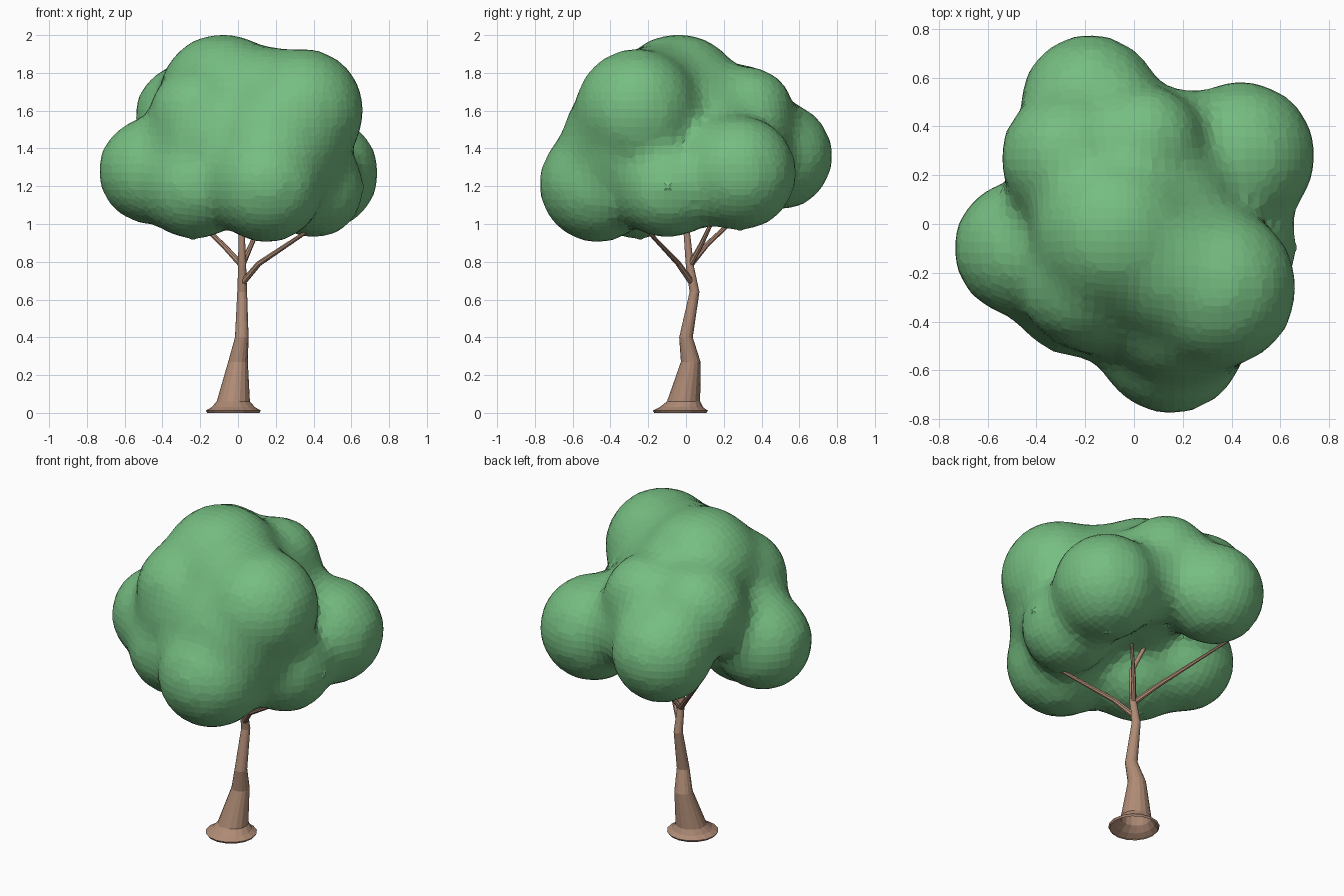
import bpy, bmesh, math
from mathutils import Vector, Matrix

if "Cube" in bpy.data.objects:
    bpy.data.objects.remove(bpy.data.objects["Cube"])


def material(name, rgb):
    mat = bpy.data.materials.new(name)
    mat.use_nodes = True
    color = (*rgb, 1)
    mat.diffuse_color = color
    mat.node_tree.nodes["Principled BSDF"].inputs["Base Color"].default_value = color
    return mat


def make_object(name, bm, mat):
    mesh = bpy.data.meshes.new(name)
    bm.to_mesh(mesh)
    bm.free()
    mesh.materials.append(mat)
    obj = bpy.data.objects.new(name, mesh)
    bpy.context.collection.objects.link(obj)
    return obj


def tube(name, rings, mat, sides, level=False):
    """Loft circles along a path of (x, y, z, radius)."""
    bm = bmesh.new()
    points = [Vector(r[:3]) for r in rings]
    loops = []
    for i, ring in enumerate(rings):
        axis = points[min(i + 1, len(points) - 1)] - points[max(i - 1, 0)]
        turn = Matrix.Identity(3) if level else Vector((0, 0, 1)).rotation_difference(axis).to_matrix()
        angles = [math.tau * k / sides for k in range(sides)]
        loops.append([bm.verts.new(points[i] + turn @ Vector((math.cos(a), math.sin(a), 0)) * ring[3])
                      for a in angles])
    for low, high in zip(loops, loops[1:]):
        for k in range(sides):
            n = (k + 1) % sides
            bm.faces.new((low[k], low[n], high[n], high[k]))
    bm.faces.new(loops[-1])
    return make_object(name, bm, mat)


bark = material("bark brown", (0.43, 0.26, 0.18))
leaf = material("leaf green", (0.18, 0.51, 0.22))

# Trunk with a flared, open foot
tube("trunk", [
    (-0.025, -0.03, 0.0, 0.138), (-0.025, -0.03, 0.012, 0.146),
    (-0.025, -0.025, 0.03, 0.115), (-0.025, -0.013, 0.06, 0.088),
    (0.0, 0.025, 0.27, 0.052), (0.02, 0.0, 0.4, 0.036),
    (0.022, 0.045, 0.64, 0.026), (0.022, 0.02, 0.78, 0.021),
    (0.018, 0.0, 1.0, 0.016), (-0.14, 0.05, 1.36, 0.008)], bark, 16, level=True)

# Branches reaching into the crown
branches = {
    "left_branch": [(0.025, 0.03, 0.69, 0.017), (0.11, -0.04, 0.79, 0.015), (0.38, -0.21, 0.97, 0.01)],
    "right_branch": [(0.022, 0.02, 0.78, 0.017), (-0.08, 0.11, 0.89, 0.014), (-0.38, 0.42, 1.18, 0.007)],
    "back_branch": [(0.022, 0.02, 0.78, 0.016), (0.07, 0.08, 0.89, 0.013), (0.15, 0.16, 1.06, 0.009)],
}
for name, path in branches.items():
    tube(name, path, bark, 8)

# Crown: overlapping leaf lobes fused into one soft mass
lobes = [
    (-0.46, -0.10, 1.28, 0.288),   # right
    (0.44, 0.28, 1.27, 0.312),     # left back
    (-0.18, 0.49, 1.36, 0.295),    # back
    (0.15, -0.47, 1.21, 0.315),    # front
    (0.34, -0.26, 1.60, 0.335),    # upper left
    (-0.08, -0.04, 1.67, 0.345),   # top
    (-0.27, 0.27, 1.57, 0.285),    # upper back right
    (0.04, 0.33, 1.59, 0.25),      # upper back
    (0.18, 0.33, 1.36, 0.23),      # back fill
    (-0.23, -0.26, 1.20, 0.29),    # front right
    (-0.21, -0.24, 1.57, 0.27),    # upper front right
    (0.40, -0.10, 1.19, 0.275),    # left fill
    (0.2, -0.29, 1.42, 0.375),     # front fill
    (0.13, -0.17, 1.64, 0.31),     # upper fill
    (-0.15, -0.2, 1.45, 0.34),     # right fill
    (0.08, 0.08, 1.48, 0.34),      # core
]
bm = bmesh.new()
for x, y, z, r in lobes:
    bmesh.ops.create_uvsphere(bm, u_segments=32, v_segments=20, radius=r,
                              matrix=Matrix.Translation((x, y, z)))
crown = make_object("crown", bm, leaf)
fuse = crown.modifiers.new("fuse", "REMESH")
fuse.mode = "VOXEL"
fuse.voxel_size = 0.048
soften = crown.modifiers.new("soften", "SMOOTH")
soften.factor = 0.5
soften.iterations = 14
